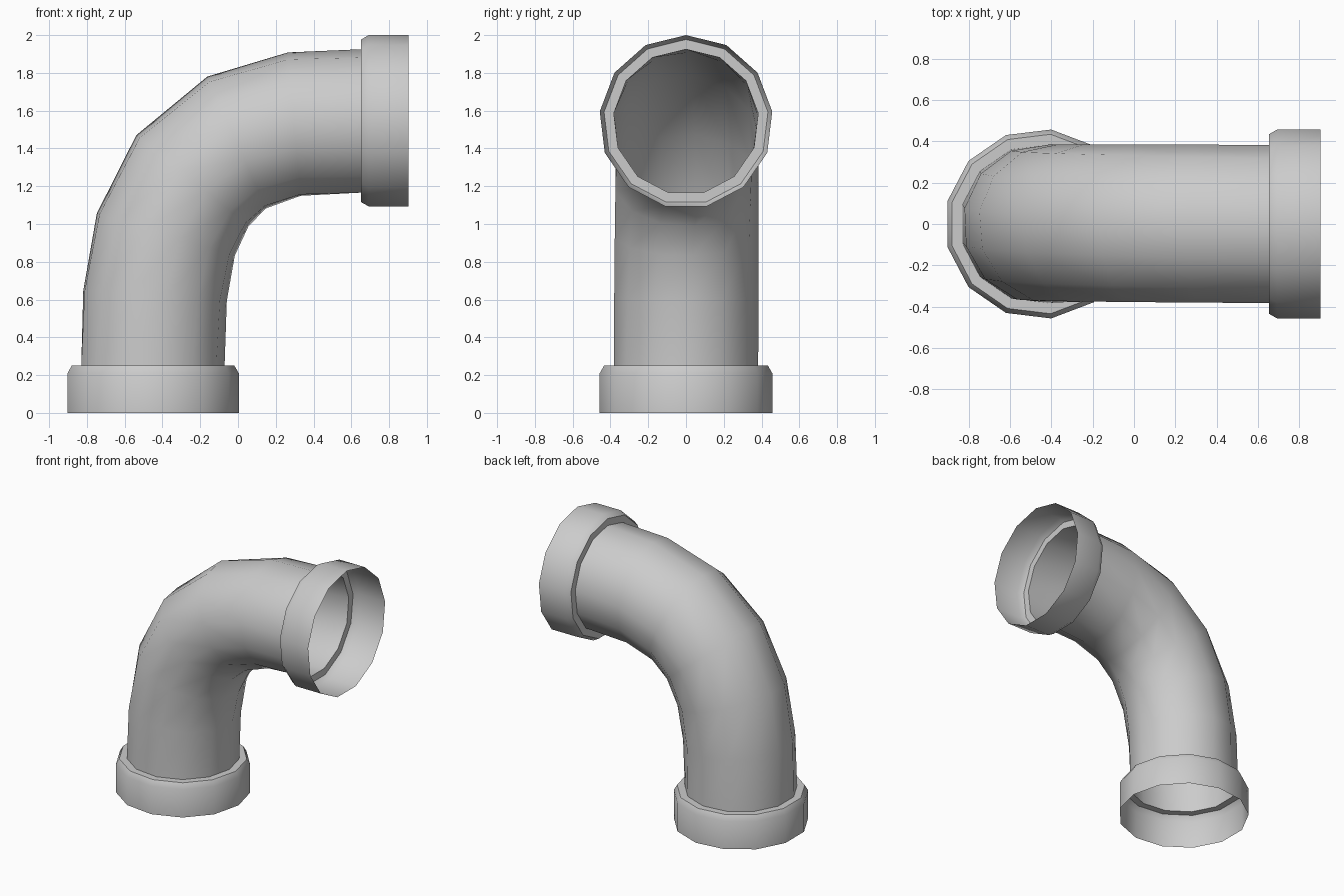
import bpy, bmesh
from math import sin, cos, tau, radians

if "Cube" in bpy.data.objects:
    bpy.data.objects.remove(bpy.data.objects["Cube"])

SIDES = 13
STEP = tau / SIDES


def sweep(name, rings):
    """Skin 13-sided rings: (x, z, tilt in degrees, radius, twist in steps)."""
    bm = bmesh.new()
    loops = []
    for x, z, tilt, r, twist in rings:
        t = radians(tilt)
        loop = []
        for k in range(SIDES):
            a = (k + twist) * STEP
            u = r * cos(a)                      # towards inside of the bend
            loop.append(bm.verts.new((x + u * cos(t), r * sin(a), z - u * sin(t))))
        loops.append(loop)
    for lo, hi in zip(loops, loops[1:]):
        for k in range(SIDES):
            n = (k + 1) % SIDES
            bm.faces.new((lo[k], lo[n], hi[n], hi[k]))
    me = bpy.data.meshes.new(name)
    bm.to_mesh(me)
    bm.free()
    ob = bpy.data.objects.new(name, me)
    bpy.context.collection.objects.link(ob)
    bpy.ops.object.select_all(action='DESELECT')
    ob.select_set(True)
    bpy.context.view_layer.objects.active = ob
    bpy.ops.object.shade_smooth_by_angle(angle=radians(40))
    return ob


R = 0.385
CX, CZ = -0.456, 1.54      # axis of the lower and the upper opening
END = 0.902

# Bent pipe, turning half a side along its length
path = [(CX, 0.25, 0), (-0.443, 0.62, 4), (-0.384, 0.945, 17), (-0.241, 1.23, 39),
        (-0.006, 1.43, 66), (0.298, 1.525, 85), (END - 0.25, CZ, 90)]
sweep("bent_pipe", [(x, z, t, R, 0.5 * i / (len(path) - 1))
                    for i, (x, z, t) in enumerate(path)])

# Open collars: wall, chamfer and shoulder (distance from the rim, radius)
profile = [(0, 0.46), (0.21, 0.46), (0.25, 0.437), (0.25, R)]
sweep("lower_collar", [(CX, d, 0, r, 0) for d, r in profile])
sweep("upper_collar", [(END - d, CZ, 90, r, 0.5) for d, r in reversed(profile)])
